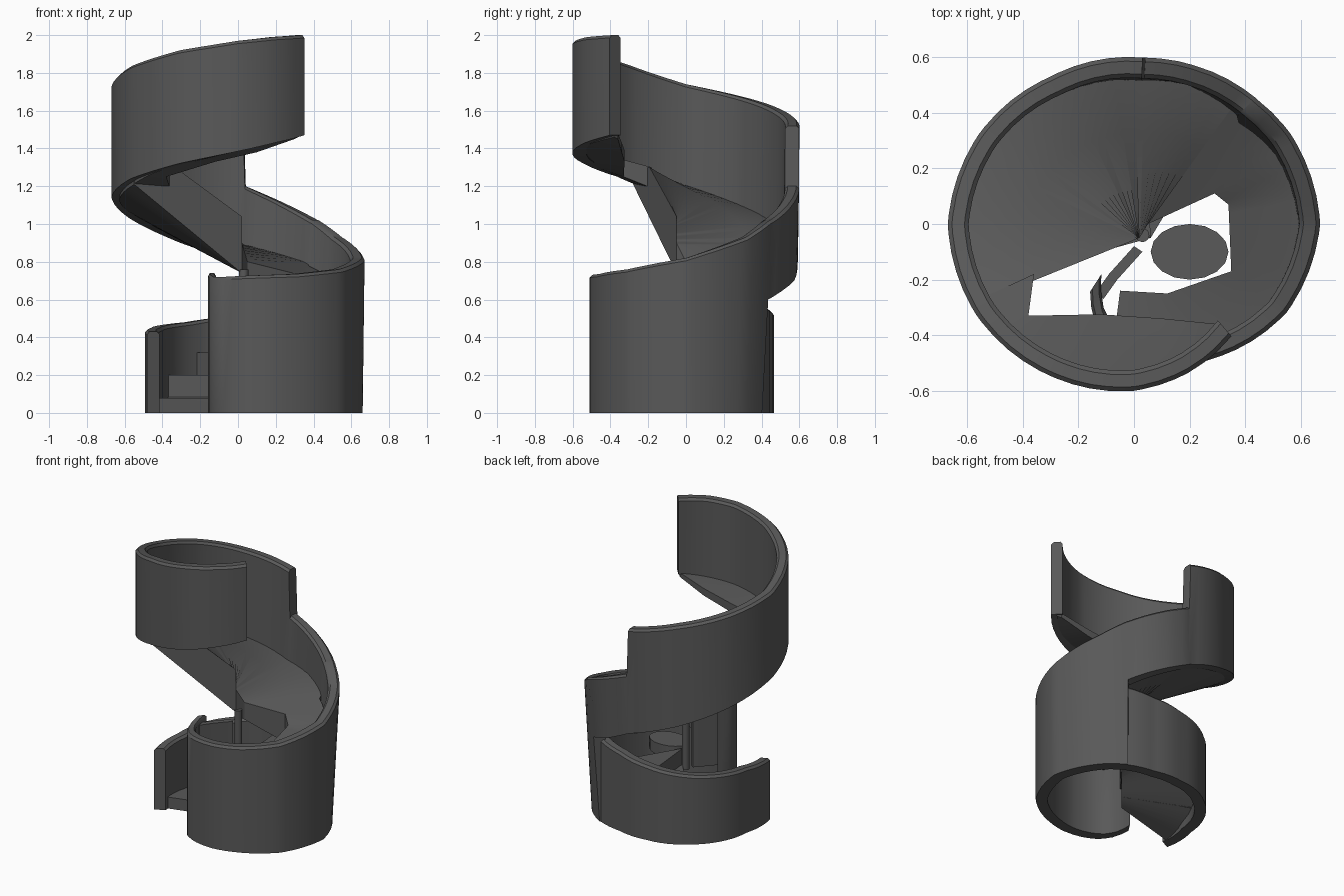
import bpy, bmesh, math
from mathutils import Vector

cube = bpy.data.objects.get("Cube")
if cube:
    bpy.data.objects.remove(cube, do_unlink=True)

grey = bpy.data.materials.new("dark grey")
grey.use_nodes = True
grey.diffuse_color = (0.1, 0.1, 0.1, 1)
grey.node_tree.nodes["Principled BSDF"].inputs["Base Color"].default_value = (0.1, 0.1, 0.1, 1)


def finish(name, bm):
    bmesh.ops.recalc_face_normals(bm, faces=bm.faces)
    mesh = bpy.data.meshes.new(name)
    bm.to_mesh(mesh)
    bm.free()
    mesh.materials.append(grey)
    ob = bpy.data.objects.new(name, mesh)
    bpy.context.collection.objects.link(ob)
    bpy.ops.object.select_all(action='DESELECT')
    ob.select_set(True)
    bpy.context.view_layer.objects.active = ob
    bpy.ops.object.shade_smooth_by_angle(angle=math.radians(40))


def loft(name, sections):
    """Skin a row of equal closed sections and cap both ends."""
    bm = bmesh.new()
    rings = [[bm.verts.new(p) for p in s] for s in sections]
    n = len(rings[0])
    for a, b in zip(rings, rings[1:]):
        for i in range(n):
            j = (i + 1) % n
            bm.faces.new((a[i], a[j], b[j], b[i]))
    bm.faces.new(rings[0])
    bm.faces.new(rings[-1])
    finish(name, bm)


def polar(t, r, z):
    a = math.radians(t)
    return Vector((r * math.cos(a), r * math.sin(a), z))


def sample(keys, t):
    """Interpolate a row of values at angle t."""
    for a, b in zip(keys, keys[1:]):
        if a[0] <= t <= b[0]:
            f = (t - a[0]) / (b[0] - a[0])
            return [u + (v - u) * f for u, v in zip(a[1:], b[1:])]
    return list(keys[-1][1:] if t > keys[-1][0] else keys[0][1:])


def angles(keys, step=6):
    ts = {k[0] for k in keys}
    t = keys[0][0]
    while t < keys[-1][0]:
        if min(abs(t - k) for k in ts) > 2:
            ts.add(t)
        t += step
    return sorted(ts)


def wall(name, keys, thick=0.075):
    sections = []
    for t in angles(keys):
        rt, rb, top, bot = sample(keys, t)
        sections.append([polar(t, rb, bot), polar(t, rt, top - 0.015), polar(t, rt - 0.015, top),
                         polar(t, rt - thick + 0.015, top), polar(t, rt - thick, top - 0.015),
                         polar(t, rb - thick, bot)])
    loft(name, sections)


# Spiral wall: angle, top radius, bottom radius, top height, bottom height
spiral = [
    (-123, .29, .29, .74, 0), (-110, .395, .395, .72, 0), (-100, .455, .455, .72, 0),
    (-88, .495, .495, .725, 0), (-73, .535, .535, .73, 0), (-56, .57, .57, .735, 0),
    (-30, .635, .635, .76, 0), (0, .67, .66, .82, 0), (30, .65, .6, .93, 0),
    (46, .63, .56, 1.02, 0), (46.5, .63, .6, 1.02, .6), (70, .61, .61, 1.13, .7),
    (86, .6, .59, 1.2, .78), (87, .6, .59, 1.52, .785), (120, .61, .61, 1.6, .9),
    (150, .645, .645, 1.67, 1.02), (180, .67, .67, 1.74, 1.14), (210, .655, .655, 1.84, 1.24),
    (240, .625, .625, 1.92, 1.32), (270, .6, .6, 1.97, 1.385), (290, .57, .57, 1.99, 1.43),
    (311, .535, .535, 2.0, 1.47)]
wall("spiral_wall", spiral)

# Low wall curving round the back to the entrance
low = [(44, .56, .56, .58, 0), (65, .49, .49, .55, 0), (90, .46, .46, .52, 0),
       (130, .455, .455, .48, 0), (180, .475, .475, .45, 0), (207, .54, .54, .43, 0)]
wall("entrance_wall", low)


def ramp(name, keys):
    sections = []
    for t in angles(keys):
        x, y, zt, zb, ot, ob = sample(keys, t)
        outer = polar(t, min(sample(spiral, t)[:2]) - 0.04, ot)
        mid = Vector((x, y, ot)).lerp(outer, 0.62)
        sections.append([(x, y, zb), (outer.x, outer.y, ob), outer, mid, (x, y, zt)])
    loft(name, sections)


# Ramps: angle, inner edge x y, inner top and bottom, outer top and bottom
ramp("lower_ramp", [
    (-100, -.05, -.24, .55, .47, .55, .47), (-60, .12, -.25, .58, .48, .58, .5),
    (-20, .35, -.17, .63, .5, .63, .55), (12, .34, .07, .69, .5, .68, .6),
    (32, .29, .11, .74, .54, .73, .64), (50, .05, 0, .8, .68, .8, .66)])
ramp("upper_ramp", [
    (50, .05, 0, .8, .68, .8, .66), (90, .02, -.05, .9, .74, .9, .8),
    (150, .02, -.05, 1.0, .74, 1.1, 1.03), (207, .02, -.05, 1.04, .74, 1.3, 1.21)])
ramp("top_landing", [
    (206, -.36, -.18, 1.3, 1.19, 1.3, 1.21), (222, -.38, -.33, 1.34, 1.25, 1.34, 1.27),
    (250, -.12, -.325, 1.39, 1.33, 1.39, 1.35), (285, .1, -.34, 1.43, 1.38, 1.44, 1.42),
    (310, .3, -.36, 1.48, 1.45, 1.48, 1.46)])

# Entrance steps fanning round the centre, with a sloping underside
for i, (start, end, top) in enumerate([(203, 160, .08), (160, 125, .2), (125, 88, .32), (88, 50, .43)]):
    sections = []
    for k in range(6):
        t = start + (end - start) * k / 5
        r = sample(low, t)[0] - 0.04
        bot = 0.3 * (203 - t) / 153
        sections.append([(.06, -.05, bot), polar(t, r, bot), polar(t, r, top), (.06, -.05, top)])
    loft("entrance_step_%d" % (i + 1), sections)


def disc(name, x, y, rx, ry, z0, z1, sides=16):
    loft(name, [[(x + rx * math.cos(a), y + ry * math.sin(a), z)
                 for a in (2 * math.pi * i / sides for i in range(sides))] for z in (z0, z1)])


# Centre post and small platform beside it
disc("centre_post", .03, -.04, .025, .025, .3, .76)
disc("lower_platform", .2, -.1, .14, .1, .36, .44)

# Thin inner panel running from the wall end to the centre
panel = [(-.14, -.25), (-.09, -.18), (0, -.08)]
loft("inner_panel", [[(x, y, .3), (x + .03, y - .02, .3), (x + .03, y - .02, .7), (x, y, .7)]
                     for x, y in panel])
